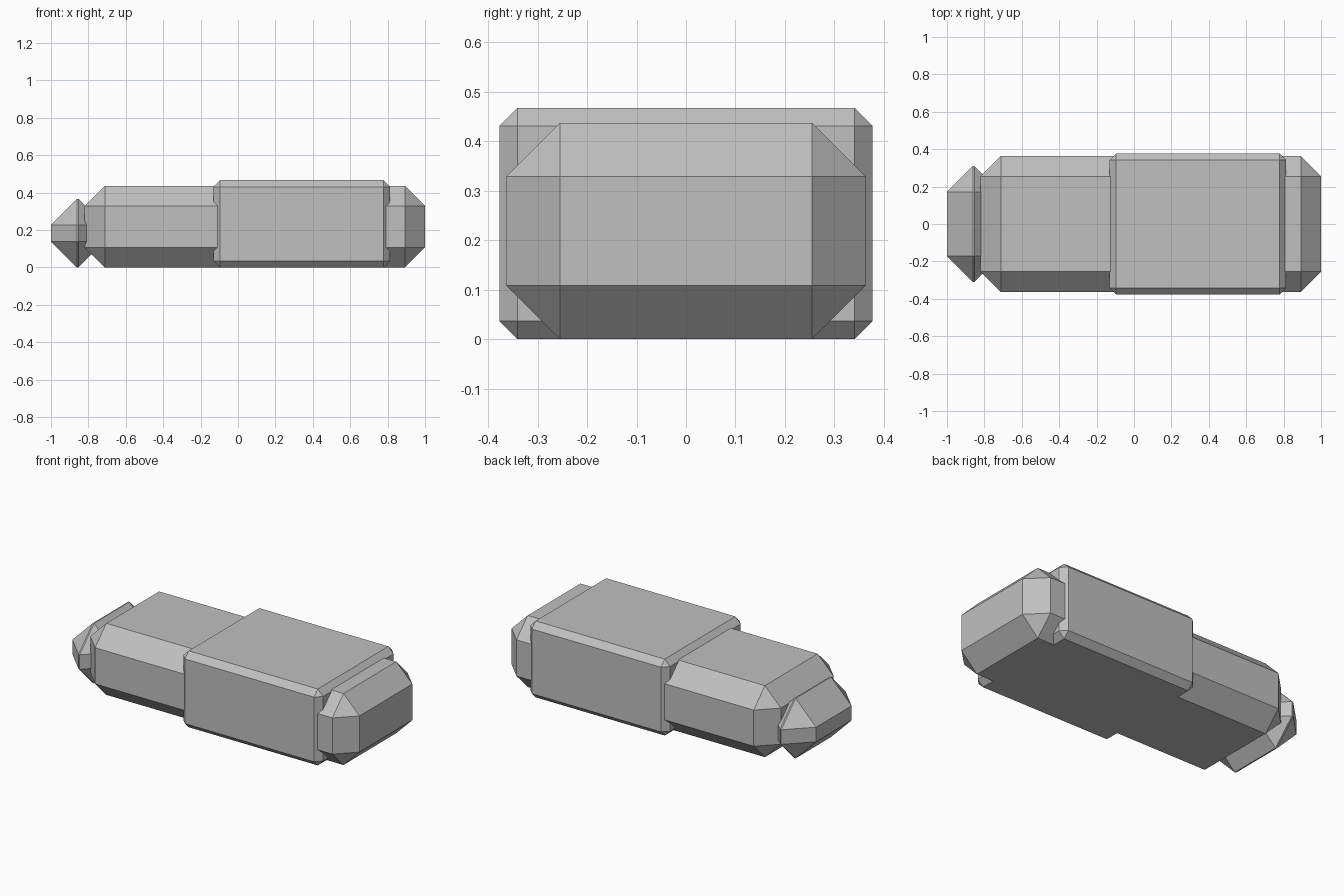
import bpy, bmesh

if "Cube" in bpy.data.objects:
    bpy.data.objects.remove(bpy.data.objects["Cube"])

grey = bpy.data.materials.new("light grey")
grey.diffuse_color = (0.53, 0.53, 0.53, 1)
grey.use_nodes = True
grey.node_tree.nodes["Principled BSDF"].inputs["Base Color"].default_value = grey.diffuse_color


def chamfered_box(name, x0, x1, half_y, height, chamfer):
    """Box standing on z = 0 with every edge cut flat."""
    bm = bmesh.new()
    bmesh.ops.create_cube(bm, size=1)
    for v in bm.verts:
        v.co.x = x1 if v.co.x > 0 else x0
        v.co.y = half_y if v.co.y > 0 else -half_y
        v.co.z = height if v.co.z > 0 else 0
    bmesh.ops.bevel(bm, geom=bm.edges[:], offset=chamfer, offset_type='OFFSET',
                    segments=1, affect='EDGES', clamp_overlap=False)
    bmesh.ops.recalc_face_normals(bm, faces=bm.faces[:])
    mesh = bpy.data.meshes.new(name)
    bm.to_mesh(mesh)
    bm.free()
    mesh.materials.append(grey)
    obj = bpy.data.objects.new(name, mesh)
    bpy.context.collection.objects.link(obj)
    return obj


# Long inner body, running right through the sleeve
chamfered_box("inner_body", -0.82, 1.0, 0.363, 0.437, 0.108)
# Larger sleeve around the right half
chamfered_box("outer_sleeve", -0.131, 0.814, 0.377, 0.467, 0.036)
# Small tip at the left end
chamfered_box("end_tip", -1.0, -0.714, 0.31, 0.367, 0.139)
